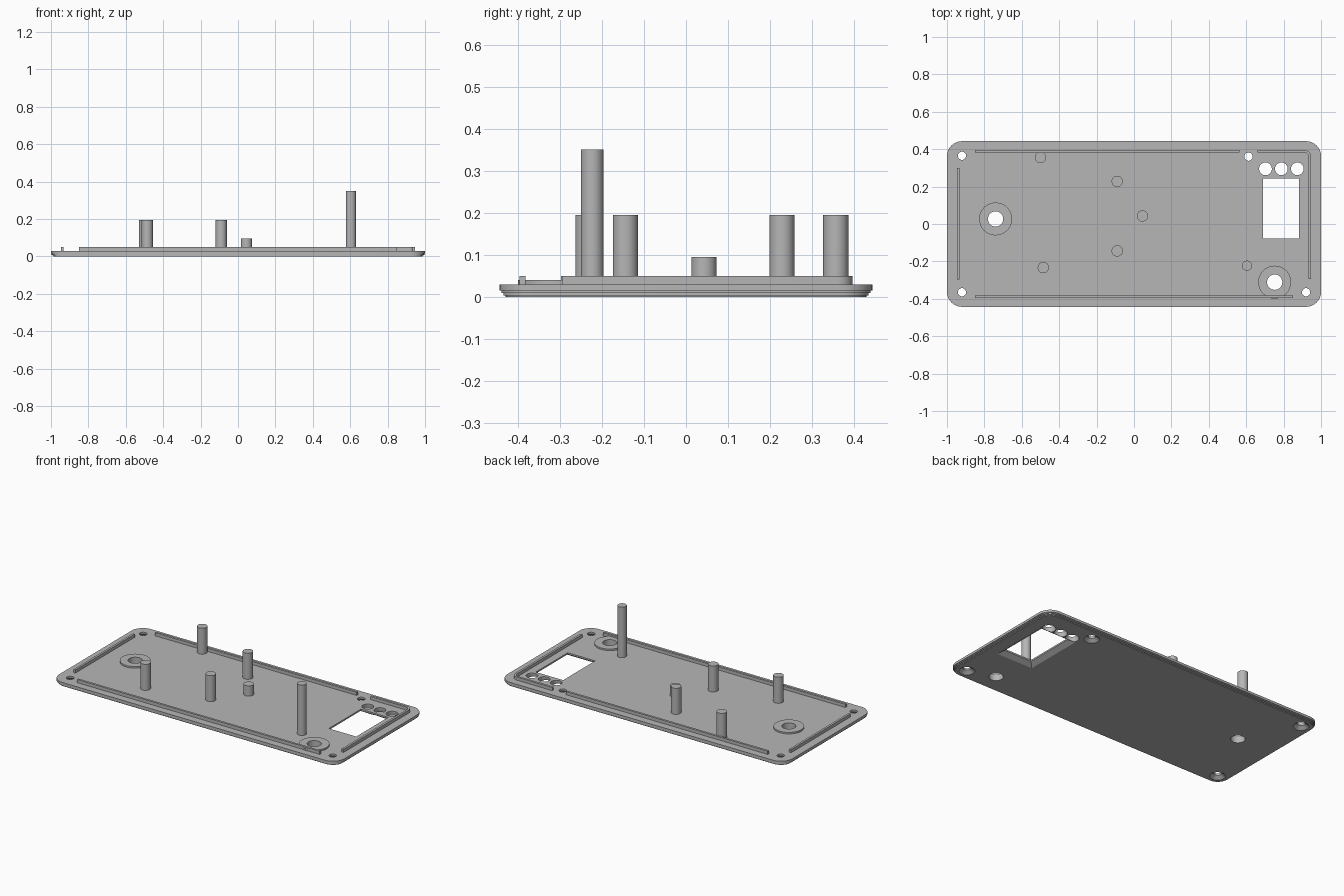
import bpy, bmesh, math
from mathutils import Vector

cube = bpy.data.objects.get("Cube")
if cube:
    bpy.data.objects.remove(cube, do_unlink=True)

grey = bpy.data.materials.new("plain_grey")
grey.use_nodes = True
grey.diffuse_color = (0.47, 0.47, 0.47, 1)
grey.node_tree.nodes["Principled BSDF"].inputs["Base Color"].default_value = grey.diffuse_color

FLOOR = 0.03
RIB_TOP = 0.05


def finish(name, bm):
    bmesh.ops.remove_doubles(bm, verts=bm.verts, dist=1e-5)
    bmesh.ops.recalc_face_normals(bm, faces=bm.faces)
    mesh = bpy.data.meshes.new(name)
    bm.to_mesh(mesh)
    bm.free()
    obj = bpy.data.objects.new(name, mesh)
    obj.data.materials.append(grey)
    bpy.context.collection.objects.link(obj)
    return obj


def outline(x, y, hx, hy, r, z, seg=8):
    """Rounded rectangle; a circle when r equals both half sizes."""
    pts = []
    for k, (sx, sy) in enumerate([(1, 1), (-1, 1), (-1, -1), (1, -1)]):
        for i in range(seg + 1):
            a = (k + i / seg) * math.pi / 2
            pts.append((x + sx * (hx - r) + r * math.cos(a),
                        y + sy * (hy - r) + r * math.sin(a), z))
    return pts


def loft(name, loops, closed=False):
    """Skin a stack of outlines; cap the ends, or join last to first."""
    bm = bmesh.new()
    rings = [[bm.verts.new(p) for p in loop] for loop in loops]
    pairs = list(zip(rings, rings[1:]))
    if closed:
        pairs.append((rings[-1], rings[0]))
    else:
        bm.faces.new(rings[0])
        bm.faces.new(rings[-1])
    n = len(rings[0])
    for a, b in pairs:
        for i in range(n):
            j = (i + 1) % n
            bm.faces.new((a[i], a[j], b[j], b[i]))
    return finish(name, bm)


def circle(x, y, r, z):
    return outline(x, y, r, r, r, z)


def rib(name, path, width=0.014):
    """Upright strip following a path."""
    pts = [Vector(p) for p in path]
    left, right = [], []
    for i, p in enumerate(pts):
        d = (pts[min(i + 1, len(pts) - 1)] - pts[max(i - 1, 0)]).normalized()
        side = Vector((-d.y, d.x)) * width / 2
        left.append(p + side)
        right.append(p - side)
    ring = left + right[::-1]
    bm = bmesh.new()
    n = len(left)
    levels = [[bm.verts.new((p.x, p.y, z)) for p in ring] for z in (FLOOR - 0.005, RIB_TOP)]
    low, top = levels
    for i in range(len(ring)):
        j = (i + 1) % len(ring)
        bm.faces.new((low[i], low[j], top[j], top[i]))
    for i in range(n - 1):
        k = 2 * n - 1 - i
        for lev in levels:
            bm.faces.new((lev[i], lev[i + 1], lev[k - 1], lev[k]))
    return finish(name, bm)


# Base plate with a stepped lower edge
steps = [(0, 0.014), (0.004, 0.014), (0.004, 0.009), (0.009, 0.009), (0.009, 0.004),
         (0.015, 0.004), (0.015, 0), (FLOOR, 0)]
plate = loft("base_plate", [outline(0, 0, 1 - d, 0.443 - d, 0.08 - d, z) for z, d in steps])

# Openings: screw holes, large holes, button holes, window
cutters = []


def opening(x, y, hx, hy, r, flare, depth):
    loops = [outline(x, y, hx + flare, hy + flare, r + flare if r else 0, z) for z in (-0.02, 0)]
    loops += [outline(x, y, hx, hy, r, z) for z in (depth, 0.06)]
    cutters.append(loft("cutter", loops))


for x, y in [(-0.92, 0.365), (-0.92, -0.365), (0.92, -0.365), (0.612, 0.36)]:
    opening(x, y, 0.022, 0.022, 0.022, 0.023, 0.018)
big_holes = [(-0.74, 0.027), (0.752, -0.311)]
for x, y in big_holes:
    opening(x, y, 0.041, 0.041, 0.041, 0, 0.02)
for x in (0.703, 0.788, 0.873):
    opening(x, 0.295, 0.034, 0.034, 0.034, 0.006, 0.02)
opening(0.787, 0.083, 0.096, 0.16, 0, 0.03, 0.02)

for cutter in cutters:
    mod = plate.modifiers.new("cut", "BOOLEAN")
    mod.operation = "DIFFERENCE"
    mod.solver = "EXACT"
    mod.object = cutter
bpy.context.view_layer.update()
cut_mesh = bpy.data.meshes.new_from_object(
    plate.evaluated_get(bpy.context.evaluated_depsgraph_get()))
plate.modifiers.clear()
plate.data = cut_mesh
for cutter in cutters:
    bpy.data.objects.remove(cutter, do_unlink=True)
parts = [plate]

# Raised rings around the large holes
for x, y in big_holes:
    section = [(0.041, FLOOR - 0.005), (0.088, FLOOR - 0.005), (0.088, 0.04), (0.041, 0.04)]
    parts.append(loft("hole_collar", [circle(x, y, r, z) for r, z in section], closed=True))

# Locating ribs along the edges
X, Y, R = 0.94, 0.389, 0.03
corner = [(X - R + R * math.sin(a), Y - R + R * math.cos(a))
          for a in (i * math.pi / 12 for i in range(7))]
parts.append(rib("back_rib", [(-0.85, Y), (0.565, Y)]))
parts.append(rib("corner_rib", [(0.66, Y)] + corner + [(X, -0.295)]))
parts.append(rib("front_rib", [(-0.85, -Y), (0.85, -Y)]))
parts.append(rib("right_rib", [(-X, 0.3), (-X, -0.297)]))

# Support posts
for x, y, r, top in [(-0.5, 0.356, 0.03, 0.195), (-0.09, 0.228, 0.03, 0.195),
                     (0.045, 0.043, 0.03, 0.095), (-0.09, -0.144, 0.03, 0.195),
                     (-0.485, -0.233, 0.03, 0.195), (0.604, -0.223, 0.027, 0.35)]:
    parts.append(loft("support_post", [circle(x, y, r, z) for z in (FLOOR - 0.005, top)]))

# Smooth round walls, keep edges sharp
bpy.ops.object.select_all(action="DESELECT")
for obj in parts:
    obj.select_set(True)
bpy.context.view_layer.objects.active = plate
bpy.ops.object.shade_smooth_by_angle(angle=math.radians(30))
